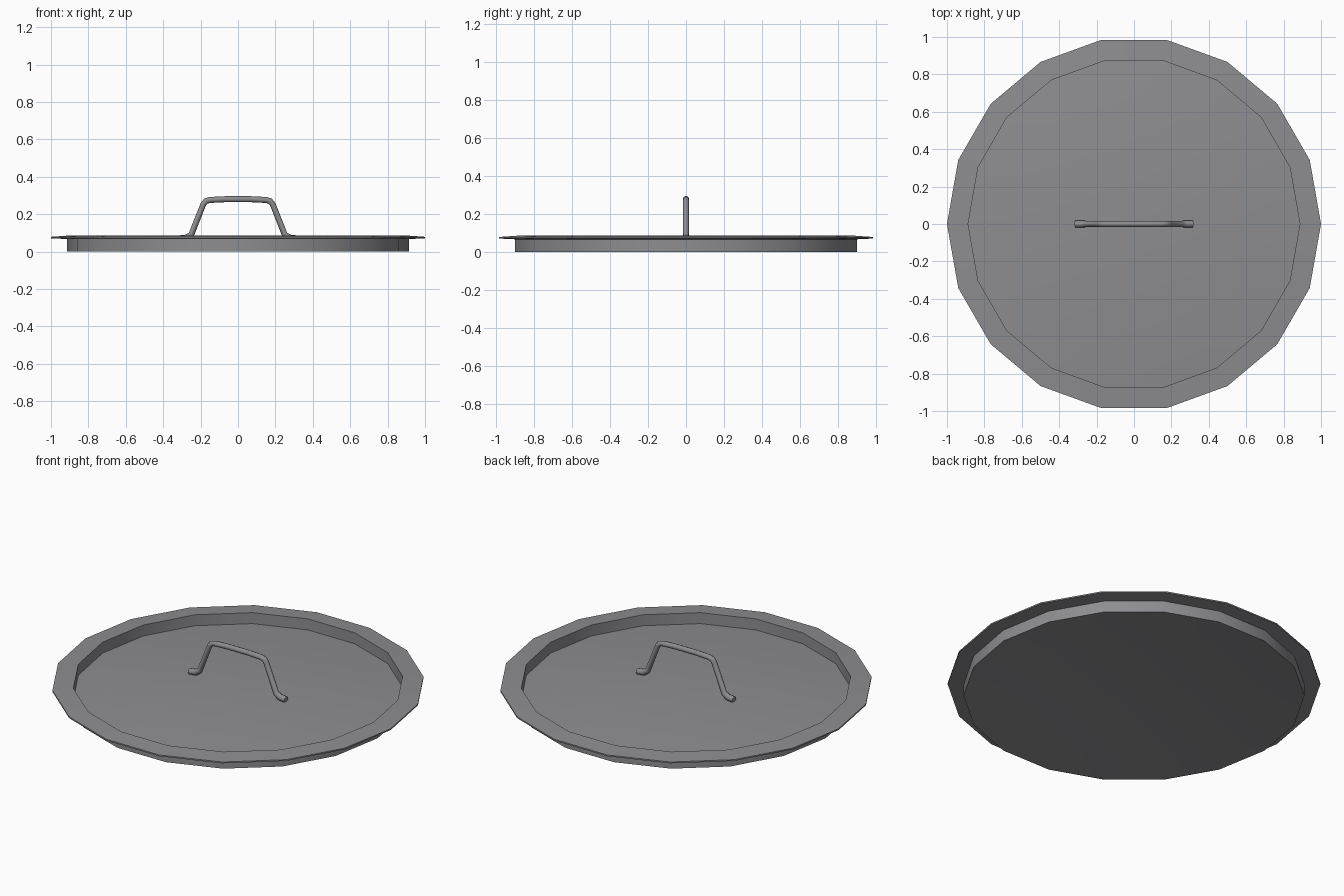
import bpy, bmesh, math

cube = bpy.data.objects.get("Cube")
if cube:
    bpy.data.objects.remove(cube, do_unlink=True)

SIDES = 18
DOME = 0.04      # rise of the floor at its centre
RINGS = 5

# Single metal colour
steel = bpy.data.materials.new("grey metal")
steel.use_nodes = True
colour = (0.27, 0.27, 0.285, 1.0)
steel.diffuse_color = colour
steel.node_tree.nodes["Principled BSDF"].inputs["Base Color"].default_value = colour


def select_only(obj):
    bpy.ops.object.select_all(action="DESELECT")
    obj.select_set(True)
    bpy.context.view_layer.objects.active = obj


def finish(obj, angle):
    obj.data.materials.clear()
    obj.data.materials.append(steel)
    select_only(obj)
    bpy.ops.object.shade_smooth_by_angle(angle=math.radians(angle))


def dome(radius, base):
    """Gently raised floor profile, from the centre out to the radius."""
    steps = [i / RINGS for i in range(RINGS + 1)]
    return [(radius * t, base + DOME * (1 - t * t)) for t in steps]


def lathe(name, profile):
    """Spin an (r, z) profile around the z axis."""
    bm = bmesh.new()
    verts = [bm.verts.new((r, 0, z)) for r, z in profile]
    edges = [bm.edges.new(pair) for pair in zip(verts, verts[1:])]
    bmesh.ops.spin(bm, geom=verts + edges, cent=(0, 0, 0), axis=(0, 0, 1),
                   angle=math.tau, steps=SIDES)
    bmesh.ops.remove_doubles(bm, verts=bm.verts, dist=0.0005)
    bmesh.ops.recalc_face_normals(bm, faces=bm.faces)
    mesh = bpy.data.meshes.new(name)
    bm.to_mesh(mesh)
    bm.free()
    obj = bpy.data.objects.new(name, mesh)
    bpy.context.collection.objects.link(obj)
    return obj


# Lid: slightly domed recessed floor, upright wall and thin sloping flange
rim = [(0.887, 0.087), (1.0, 0.079), (1.0, 0.071), (0.915, 0.067)]
lid = lathe("lid", dome(0.887, 0.022) + rim + dome(0.915, 0)[::-1])
finish(lid, 30)

# Bent rod handle with thicker feet, mirrored from one half of its path
half = [(0.315, 0.068, 0.0185), (0.275, 0.073, 0.0185), (0.25, 0.09, 0.0165),
        (0.186, 0.252, 0.0155), (0.172, 0.27, 0.016), (0.15, 0.276, 0.016),
        (0.07, 0.28, 0.016)]
path = [(-x, z, r) for x, z, r in half] + half[::-1]
curve = bpy.data.curves.new("handle", "CURVE")
curve.dimensions = "3D"
curve.bevel_depth = 1.0
curve.bevel_resolution = 2
curve.use_fill_caps = True
spline = curve.splines.new("POLY")
spline.points.add(len(path) - 1)
for point, (x, z, r) in zip(spline.points, path):
    point.co = (x, 0, z, 1)
    point.radius = r
handle = bpy.data.objects.new("handle", curve)
bpy.context.collection.objects.link(handle)
select_only(handle)
bpy.ops.object.convert(target="MESH")
finish(bpy.context.view_layer.objects.active, 50)
